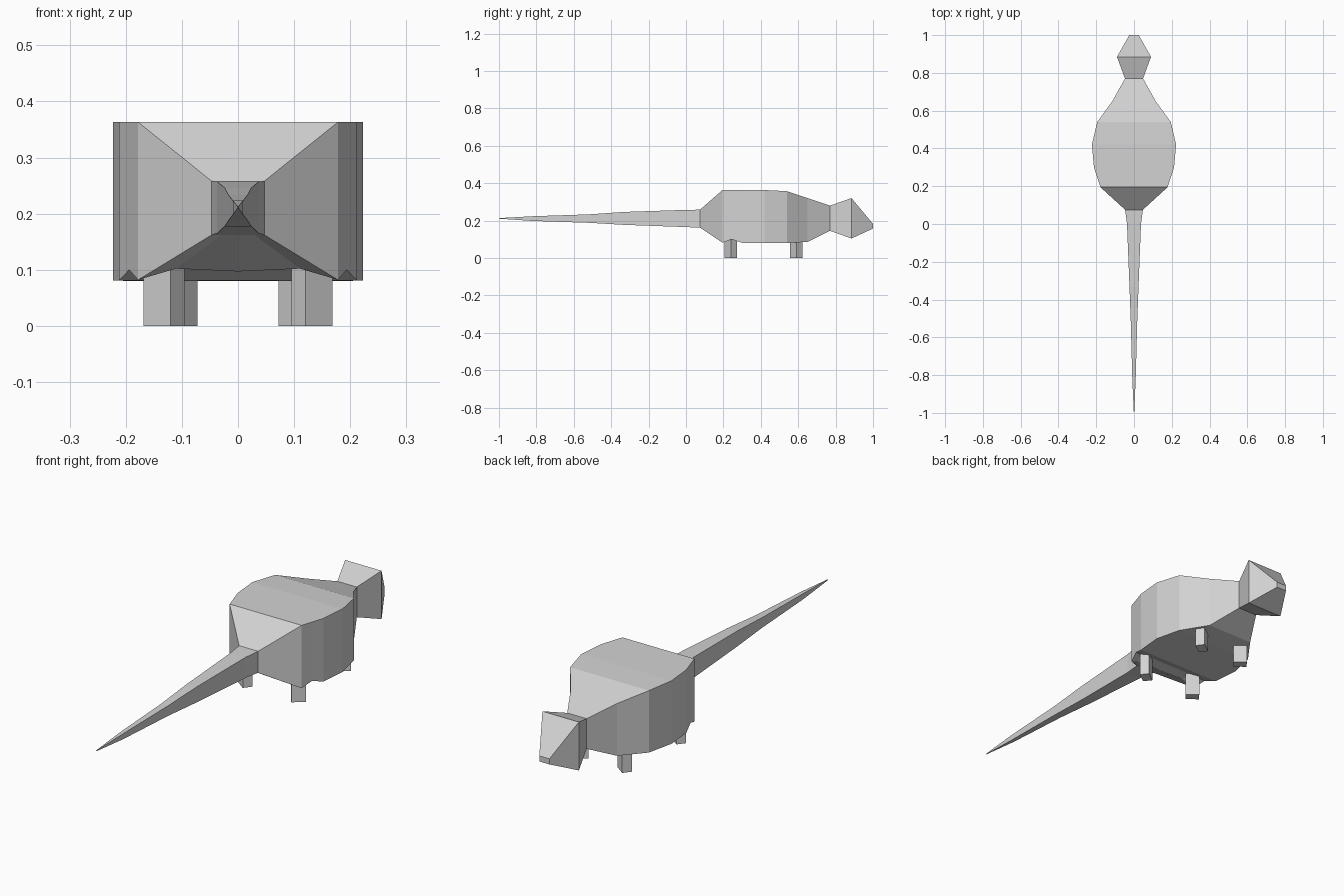
import bpy
import bmesh

if "Cube" in bpy.data.objects:
    bpy.data.objects.remove(bpy.data.objects["Cube"])

skin = bpy.data.materials.new("plain_grey")
skin.diffuse_color = (0.65, 0.65, 0.65, 1)
skin.use_nodes = True
skin.node_tree.nodes["Principled BSDF"].inputs["Base Color"].default_value = skin.diffuse_color


def make_object(name, rings):
    """Loft closed rings of equal length into a capped, flat-shaded solid."""
    bm = bmesh.new()
    loops = [[bm.verts.new(p) for p in ring] for ring in rings]
    n = len(loops[0])
    for a, b in zip(loops, loops[1:]):
        for i in range(n):
            j = (i + 1) % n
            bm.faces.new((a[i], a[j], b[j], b[i]))
    bm.faces.new(loops[0])
    bm.faces.new(loops[-1])
    bmesh.ops.recalc_face_normals(bm, faces=bm.faces)
    mesh = bpy.data.meshes.new(name)
    bm.to_mesh(mesh)
    bm.free()
    mesh.materials.append(skin)
    obj = bpy.data.objects.new(name, mesh)
    bpy.context.collection.objects.link(obj)
    return obj


def section(y, half, low, high, arch=0.0):
    """Box cross-section whose underside can arch up between the corners."""
    hip = half * 0.62
    return [(-half, y, high), (-half, y, low), (-hip, y, low + arch),
            (0, y, low + arch * 0.75),
            (hip, y, low + arch), (half, y, low), (half, y, high)]


# Tail, trunk, neck and head as one continuous skin: y, half width, bottom, top, arch
make_object("body", [section(*s) for s in [
    (-1.00, 0.001, 0.210, 0.213),
    (-0.82, 0.009, 0.198, 0.223),
    (-0.52, 0.017, 0.188, 0.233),
    (-0.33, 0.024, 0.177, 0.246),
    (0.00, 0.037, 0.165, 0.257),
    (0.075, 0.047, 0.162, 0.258),
    (0.195, 0.178, 0.082, 0.363, 0.020),
    (0.245, 0.194, 0.100, 0.363, 0.005),
    (0.30, 0.212, 0.081, 0.363),
    (0.42, 0.223, 0.081, 0.363),
    (0.54, 0.195, 0.080, 0.357),
    (0.65, 0.115, 0.086, 0.320),
    (0.77, 0.048, 0.145, 0.280),
    (0.885, 0.090, 0.104, 0.320),
    (1.00, 0.025, 0.157, 0.182),
]])

# Four short legs, each a slightly turned square post
foot = [(0.120, 0.205), (0.168, 0.240), (0.143, 0.272), (0.095, 0.237)]
for pair, dx, dy in (("hind", 0.0, 0.0), ("front", -0.023, 0.35)):
    for side, sign in (("right", 1), ("left", -1)):
        make_object(f"{pair}_leg_{side}",
                    [[(sign * (x + dx), y + dy, z) for x, y in foot]
                     for z in (0.0, 0.11)])
